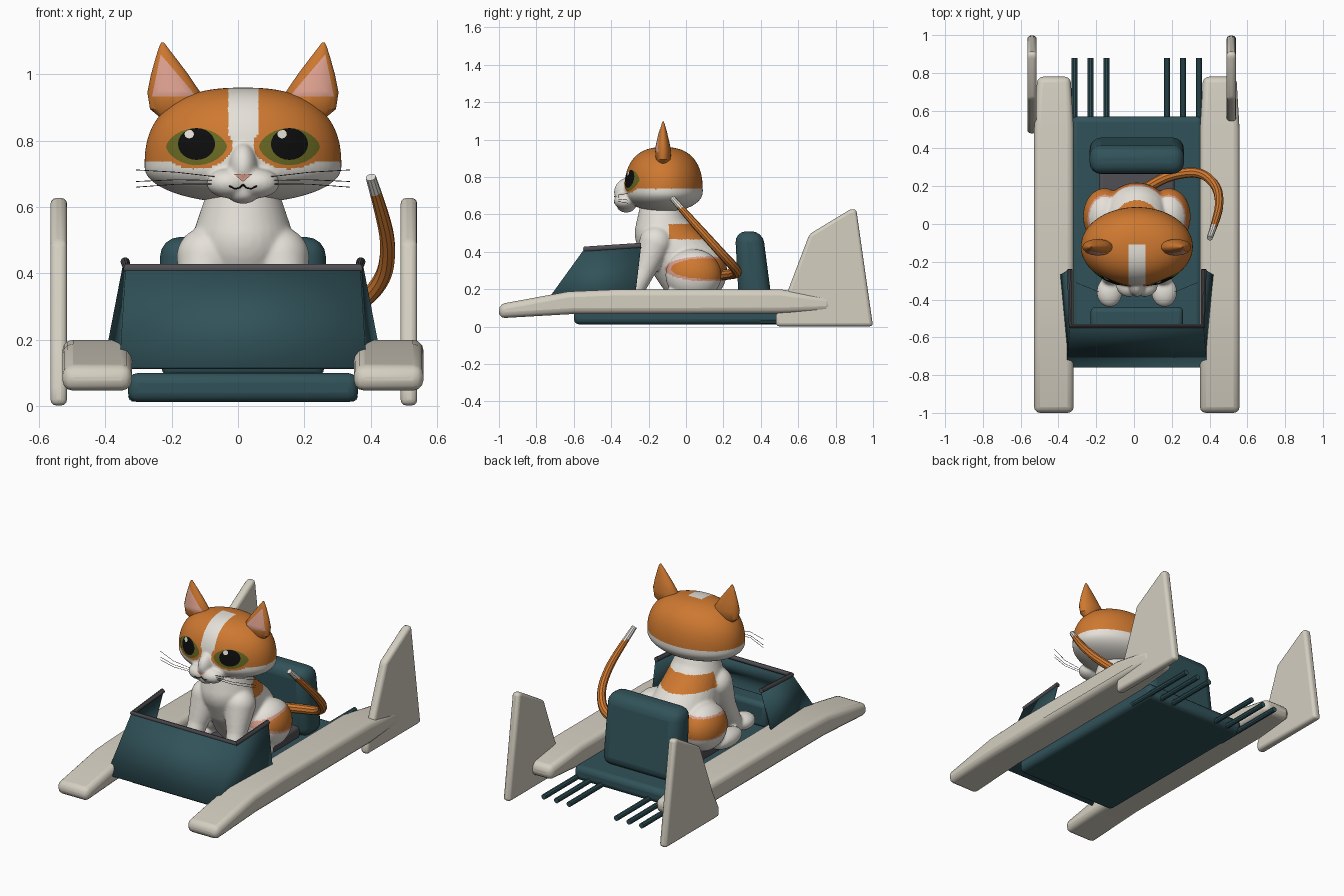
import bpy, bmesh, math
from mathutils import Vector, Matrix
from mathutils.bvhtree import BVHTree

if "Cube" in bpy.data.objects:
    bpy.data.objects.remove(bpy.data.objects["Cube"])

CX = 0.015  # shared centre line of the craft and the cat
made = []


def material(name, *rgb):
    m = bpy.data.materials.new(name)
    m.use_nodes = True
    m.diffuse_color = (*rgb, 1)
    m.node_tree.nodes["Principled BSDF"].inputs["Base Color"].default_value = (*rgb, 1)
    return m


teal = material("teal", 0.03, 0.085, 0.1)
cream = material("cream", 0.66, 0.62, 0.53)
grey = material("dark grey", 0.08, 0.08, 0.09)
orange = material("orange fur", 0.62, 0.19, 0.03)
white = material("white fur", 0.78, 0.75, 0.69)
pink = material("pink", 0.72, 0.35, 0.27)
olive = material("olive", 0.14, 0.14, 0.016)
black = material("black", 0.004, 0.004, 0.004)


def add(name, mesh, *mats):
    ob = bpy.data.objects.new(name, mesh)
    bpy.context.collection.objects.link(ob)
    mesh.materials.clear()
    for m in mats:
        mesh.materials.append(m)
    made.append(ob)
    return ob


def from_bmesh(name, bm, *mats):
    bmesh.ops.recalc_face_normals(bm, faces=bm.faces)
    mesh = bpy.data.meshes.new(name)
    bm.to_mesh(mesh)
    bm.free()
    return add(name, mesh, *mats)


def bake(ob, *mats):
    """Swap an object for a plain mesh with its modifiers or curve applied."""
    deps = bpy.context.evaluated_depsgraph_get()
    mesh = bpy.data.meshes.new_from_object(ob.evaluated_get(deps))
    name = ob.name
    if ob in made:
        made.remove(ob)
    bpy.data.objects.remove(ob)
    return add(name, mesh, *mats)


def prism(name, profile, x0, x1, mat, bevel, segments=3):
    """Side profile in y, z extruded across x with rounded edges."""
    bm = bmesh.new()
    face = bm.faces.new([bm.verts.new((x0, y, z)) for y, z in profile])
    ext = bmesh.ops.extrude_face_region(bm, geom=[face])
    bmesh.ops.translate(bm, vec=(x1 - x0, 0, 0),
                        verts=[v for v in ext["geom"] if isinstance(v, bmesh.types.BMVert)])
    ob = from_bmesh(name, bm, mat)
    mod = ob.modifiers.new("round", "BEVEL")
    mod.width, mod.segments = bevel, segments
    return ob


def box(name, half, y0, y1, z0, z1, mat, bevel):
    return prism(name, [(y0, z0), (y1, z0), (y1, z1), (y0, z1)], CX - half, CX + half, mat, bevel)


def tube(name, points, radius, mat, radii=None, kind="POLY"):
    cu = bpy.data.curves.new(name, "CURVE")
    cu.dimensions, cu.bevel_depth, cu.bevel_resolution, cu.use_fill_caps = "3D", radius, 3, True
    sp = cu.splines.new(kind)
    sp.points.add(len(points) - 1)
    for i, p in enumerate(points):
        sp.points[i].co = (*p, 1)
        sp.points[i].radius = radii[i] if radii else 1
    if kind == "NURBS":
        sp.order_u, sp.use_endpoint_u, sp.resolution_u = 3, True, 12
    ob = bpy.data.objects.new(name, cu)
    bpy.context.collection.objects.link(ob)
    return bake(ob, mat)


def ellipsoid(bm, centre, radii):
    m = Matrix.Translation((CX + centre[0], centre[1], centre[2])) @ Matrix.Diagonal((*radii, 1))
    return bmesh.ops.create_uvsphere(bm, u_segments=32, v_segments=20, radius=1, matrix=m)["verts"]


def limb(bm, side, *stations):
    """Chain of balls through (x, y, z, radius) stations."""
    for a, b in zip(stations, stations[1:]):
        for i in range(9):
            x, y, z, r = Vector(a).lerp(Vector(b), i / 8)
            ellipsoid(bm, (x * side, y, z), (r, r, r))


def fuse(name, bm, voxel, mats, rule):
    """Melt overlapping volumes into one smooth skin, then colour by rule."""
    ob = from_bmesh(name, bm)
    mod = ob.modifiers.new("skin", "REMESH")
    mod.mode, mod.voxel_size = "VOXEL", voxel
    mod = ob.modifiers.new("soften", "SMOOTH")
    mod.iterations = 7
    return paint(bake(ob, *mats), rule)


def paint(ob, rule):
    for f in ob.data.polygons:
        f.material_index = rule(f.center.x - CX, f.center.y, f.center.z)
    return ob


def front_of(ob):
    tree = BVHTree.FromPolygons([v.co for v in ob.data.vertices],
                                [p.vertices for p in ob.data.polygons])

    def y_at(x, z):
        hit = tree.ray_cast(Vector((x, -2, z)), Vector((0, 1, 0)))[0]
        return hit.y if hit else -0.12
    return y_at


def decal(name, outline, y_at, lift, mat, rings=8):
    """Thin patch of an x, z outline laid on the front of a surface."""
    pts = [Vector(p) for p in outline]
    pts = [a.lerp(b, k / 5) for a, b in zip(pts, pts[1:] + pts[:1]) for k in range(5)]
    mid = sum(pts, Vector((0, 0))) / len(pts)
    bm = bmesh.new()
    place = lambda p: bm.verts.new((p.x, y_at(p.x, p.y) - lift, p.y))
    loops = [[place(mid.lerp(p, k / rings)) for p in pts] for k in range(1, rings + 1)]
    hub, n = place(mid), len(pts)
    for i in range(n):
        j = (i + 1) % n
        bm.faces.new((hub, loops[0][i], loops[0][j]))
        for a, b in zip(loops, loops[1:]):
            bm.faces.new((a[i], b[i], b[j], a[j]))
    ob = from_bmesh(name, bm, mat)
    if sum(p.normal.y for p in ob.data.polygons) > 0:
        ob.data.flip_normals()
    return ob


def oval(x, z, rx, rz, power=1.0):
    ang = [math.tau * i / 24 for i in range(24)]
    return [(x + rx * math.cos(a), z + rz * math.copysign(abs(math.sin(a)) ** power, math.sin(a)))
            for a in ang]


# Hull, seat and dashboard
box("hull", 0.347, -0.6, 0.57, 0.012, 0.1, teal, 0.03)
box("seat_cushion", 0.2, -0.2, 0.3, 0.09, 0.165, grey, 0.02)
box("dashboard", 0.245, -0.56, -0.44, 0.09, 0.24, teal, 0.025)
prism("seat_back", [(0.285, 0.09), (0.465, 0.09), (0.41, 0.51), (0.262, 0.51)],
      CX - 0.25, CX + 0.25, teal, 0.06, 4)

# Pontoons, tail fins and exhaust pipes
pontoon = [(-1, 0.045), (-0.6, 0.068), (0.5, 0.07), (0.78, 0.08),
           (0.78, 0.16), (0.5, 0.2), (-0.35, 0.2), (-0.63, 0.188), (-1, 0.12)]
fin = [(0.48, 0.002), (1, 0.002), (0.91, 0.63), (0.875, 0.625), (0.66, 0.495), (0.54, 0.18), (0.48, 0.06)]
for s, side in ((1, "left"), (-1, "right")):
    mid = CX + s * 0.439
    ob = prism(side + "_pontoon", pontoon, mid - 0.105, mid + 0.105, cream, 0.032)
    for v in ob.data.vertices:
        if v.co.y > 0.6:
            v.co.x = mid + (v.co.x - mid) * 0.84
    fx = -0.0125 + s * 0.5275
    prism(side + "_fin", fin, fx - 0.025, fx + 0.025, cream, 0.018)
    for k in range(3):
        px = CX + s * (0.16 + k * 0.085)
        tube(f"{side}_exhaust_{k + 1}", [(px, 0.4, 0.03), (px, 0.88, 0.03)], 0.016, teal)

# Open cowl with a rail along its upper edge
bm = bmesh.new()
low, top, back_top, back_low = (0.37, -0.755, 0.115), (0.35, -0.54, 0.415), (0.355, -0.24, 0.435), (0.412, -0.275, 0.14)
P, N = [[bm.verts.new((CX + s * x, y, z)) for x, y, z in (low, top, back_top, back_low)] for s in (1, -1)]
bm.faces.new((P[0], P[1], N[1], N[0]))
bm.faces.new(P)
bm.faces.new(N)
cowl = from_bmesh("cowl", bm, teal)
mod = cowl.modifiers.new("thickness", "SOLIDIFY")
mod.thickness, mod.offset = 0.01, 0
edge = [(CX + s * p[0], p[1], p[2]) for s, p in ((1, back_top), (1, top), (-1, top), (-1, back_top))]
tube("cowl_rail", edge, 0.014, grey)

# Cat body
bm = bmesh.new()
limb(bm, 1, (0, -0.14, 0.64, 0.105), (0, -0.125, 0.5, 0.15), (0, -0.07, 0.42, 0.165), (0, 0.035, 0.3, 0.185))
for s in (1, -1):
    limb(bm, s, (0.11, -0.16, 0.45, 0.09), (0.13, -0.22, 0.3, 0.057), (0.14, -0.29, 0.16, 0.047))
    ellipsoid(bm, (s * 0.145, -0.36, 0.15), (0.068, 0.08, 0.048))
    ellipsoid(bm, (s * 0.17, 0.04, 0.275), (0.115, 0.15, 0.14))
    ellipsoid(bm, (s * 0.2, -0.12, 0.15), (0.065, 0.13, 0.05))


def body_rule(x, y, z):
    if y > -0.09 and 0.465 < z < 0.55:
        return 1
    d = (min(0, y - 0.1) / 0.18) ** 2 + ((z - 0.31) / 0.055) ** 2
    return 1 if d < 1 else 2 if d < 1.4 else 0


fuse("cat_body", bm, 0.008, (white, orange, pink), body_rule)

# Cat head: broad crown, flat underside, cheeks and muzzle
bm = bmesh.new()
for v in bmesh.ops.create_uvsphere(bm, u_segments=64, v_segments=40, radius=1)["verts"]:
    x, y, z = v.co
    r = max(math.hypot(x, y), 1e-6)
    grow = r ** 0.8 / r if z > 0 else 1
    height = 0.24 * z ** 0.8 if z > 0 else 0.108 * z
    v.co = (CX + x * grow * 0.297, -0.12 + y * grow * 0.21, 0.72 + height)
for s in (1, -1):
    ellipsoid(bm, (s * 0.042, -0.325, 0.672), (0.068, 0.06, 0.045))
ellipsoid(bm, (0, -0.31, 0.72), (0.045, 0.075, 0.075))
ellipsoid(bm, (0, -0.32, 0.645), (0.05, 0.05, 0.035))


def head_rule(x, y, z):
    round_eye = ((abs(x) - 0.14) / 0.108) ** 2 + ((z - 0.785) / 0.07) ** 2 < 1
    blaze = y < -0.11 and abs(x) < 0.045 + max(0, 0.82 - z) * 0.5
    return int((z > 0.735 and not blaze) or (round_eye and y < -0.15))


head = fuse("cat_head", bm, 0.0065, (white, orange), head_rule)
face = front_of(head)

# Eyes, ears and whiskers
ear_rings = [(0.87, 0.19, 0.25, 0.02), (0.895, 0.13, 0.28, 0.04), (0.945, 0.128, 0.288, 0.042),
             (1.0, 0.165, 0.277, 0.03), (1.05, 0.203, 0.263, 0.018), (1.085, 0.23, 0.252, 0.008), (1.096, 0.238, 0.246, 0.003)]
for s, side in ((1, "left"), (-1, "right")):
    ex = CX + s * 0.14
    decal(side + "_eye", oval(ex, 0.782, 0.092, 0.056, 1.3), face, 0.003, olive)
    decal(side + "_pupil", oval(ex, 0.79, 0.056, 0.048), face, 0.006, black)
    decal(side + "_eye_glint", oval(ex - 0.022, 0.82, 0.014, 0.013), face, 0.008, white, 3)
    bm = bmesh.new()
    loops = []
    for z, a, b, depth in ear_rings:
        ang = [math.tau * i / 24 for i in range(24)]
        loops.append([bm.verts.new((CX + s * ((a + b) / 2 + (b - a) / 2 * math.cos(t)),
                                    -0.122 + depth * math.sin(t), z)) for t in ang])
    for lo, hi in zip(loops, loops[1:]):
        for i in range(24):
            j = (i + 1) % 24
            bm.faces.new((lo[i], lo[j], hi[j], hi[i]))
    bm.faces.new(loops[0])
    bm.faces.new(loops[-1])
    ear = from_bmesh(side + "_ear", bm, orange)
    inner = [(CX + s * x, z) for x, z in ((0.248, 1.06), (0.274, 0.933), (0.14, 0.933))]
    decal(side + "_inner_ear", inner, front_of(ear), 0.003, pink)
    for k, (z0, z1) in enumerate(((0.69, 0.712), (0.68, 0.677), (0.67, 0.66))):
        tube(f"{side}_whisker_{k + 1}", [(CX + s * 0.07, -0.36, z0), (CX + s * 0.2, -0.36, (z0 + z1) / 2 + 0.004),
                                         (CX + s * 0.322, -0.31, z1)], 0.0012, grey)
    smile = [(0, 0.668), (0.01, 0.658), (0.025, 0.655), (0.042, 0.664)]
    tube(side + "_mouth_line", [(CX + s * x, face(CX + s * x, z), z) for x, z in smile], 0.0025, black)

# Nose and tail
decal("nose", [(CX - 0.028, 0.7), (CX + 0.028, 0.7), (CX, 0.676)], face, 0.005, pink, 4)
path = [(0.01, 0.15, 0.27), (0.12, 0.23, 0.28), (0.24, 0.27, 0.285), (0.36, 0.275, 0.3), (0.44, 0.2, 0.38),
        (0.455, 0.11, 0.48), (0.435, 0.02, 0.58), (0.4, -0.075, 0.69)]
tail = tube("tail", path, 0.026, orange, [1.1, 1.1, 1.05, 1, 0.95, 0.9, 0.8, 0.6], "NURBS")
tail.data.materials.append(white)
paint(tail, lambda x, y, z: int(z > 0.635))

# Soft shading with crisp corners
bpy.ops.object.select_all(action="DESELECT")
for ob in made:
    ob.select_set(True)
bpy.context.view_layer.objects.active = made[0]
bpy.ops.object.shade_smooth_by_angle(angle=math.radians(35))
